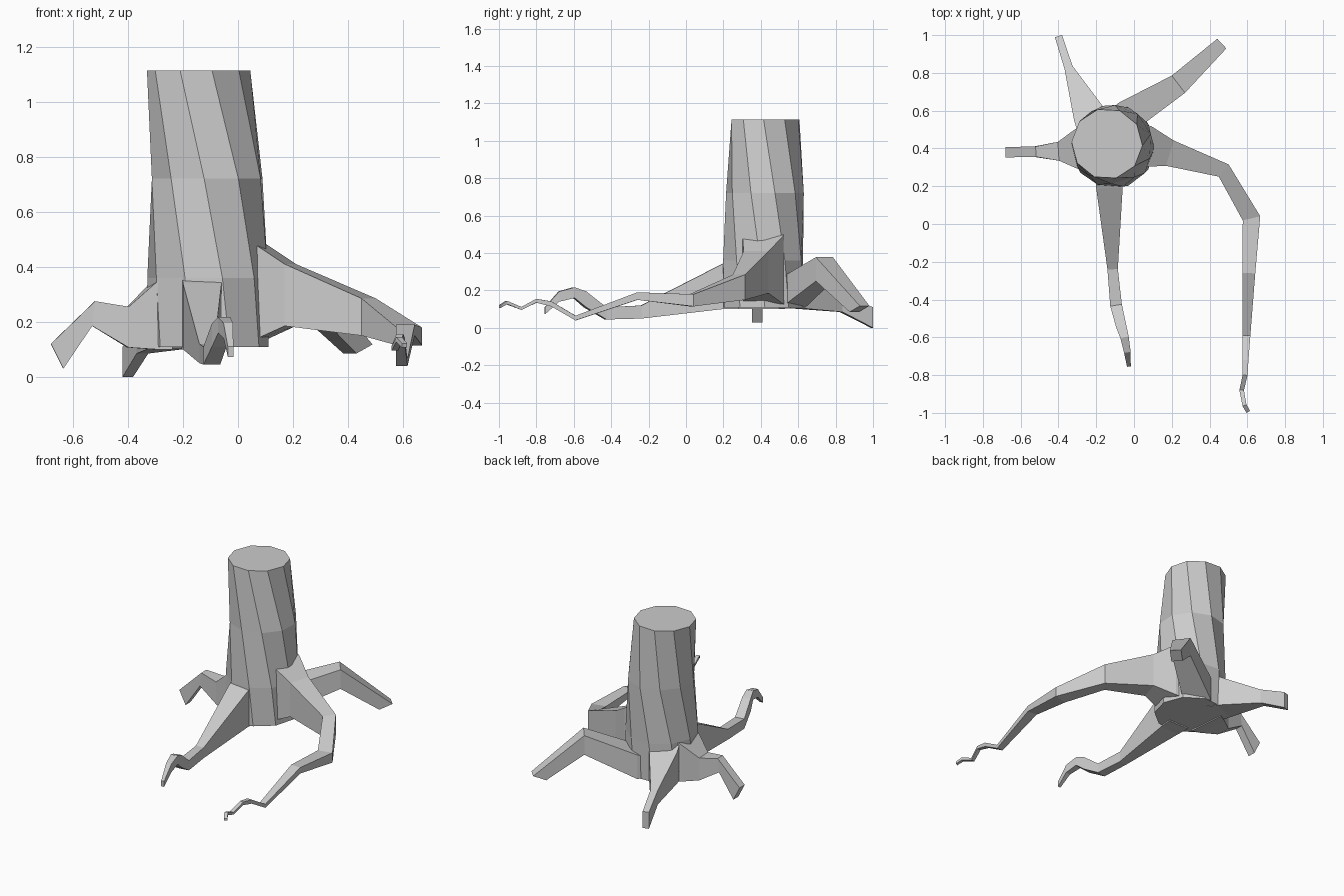
import bpy, bmesh
from math import sin, cos, radians
from mathutils import Vector


def loft(name, rings):
    """Skin a list of equal-length rings into a closed mesh."""
    bm = bmesh.new()
    loops = [[bm.verts.new(p) for p in ring] for ring in rings]
    n = len(loops[0])
    for a, b in zip(loops, loops[1:]):
        for i in range(n):
            j = (i + 1) % n
            bm.faces.new((a[i], a[j], b[j], b[i]))
    bm.faces.new(loops[0])
    bm.faces.new(loops[-1])
    bmesh.ops.recalc_face_normals(bm, faces=bm.faces)
    mesh = bpy.data.meshes.new(name)
    bm.to_mesh(mesh)
    bm.free()
    ob = bpy.data.objects.new(name, mesh)
    bpy.context.collection.objects.link(ob)
    return ob


def root(name, stations):
    """Four-sided root; station = x, y, top z, bottom z, width, pull-back of the underside."""
    pts = [Vector(s[:2]) for s in stations]
    rings = []
    for i, (x, y, zt, zb, w, pull) in enumerate(stations):
        d = Vector((0, 0))
        if i > 0:
            d += (pts[i] - pts[i - 1]).normalized()
        if i < len(pts) - 1:
            d += (pts[i + 1] - pts[i]).normalized()
        d.normalize()
        side = Vector((-d.y, d.x)) * w / 2
        low = pts[i] - d * pull
        rings.append([(*(pts[i] + side), zt), (*(pts[i] - side), zt),
                      (*(low - side), zb), (*(low + side), zb)])
    return loft(name, rings)


# Trunk: twisted ten-sided column (centre x, y, z, radius, twist)
trunk_rings = []
for cx, cy, z, r, twist in [(-.11, .41, .108, .222, 42), (-.11, .412, .36, .22, 35),
                            (-.112, .422, .72, .208, 18), (-.143, .425, 1.113, .188, 0)]:
    angles = [radians(-147 + 36 * k + twist) for k in range(10)]
    trunk_rings.append([(cx + r * cos(a), cy + r * sin(a), z) for a in angles])
loft("trunk", trunk_rings)

# Long root curling from the right side to the front
root("long_right_root", [
    (-.02, .42, .54, .11, .25, 0), (.07, .41, .49, .13, .22, 0),
    (.19, .375, .41, .185, .14, 0), (.475, .283, .285, .15, .083, 0),
    (.622, .03, .18, .115, .095, 0), (.608, -.26, .19, .15, .068, 0),
    (.595, -.59, .065, .04, .042, 0), (.59, -.72, .142, .115, .032, 0),
    (.588, -.80, .155, .135, .026, 0), (.57, -.88, .112, .096, .024, 0),
    (.585, -.96, .145, .127, .022, 0), (.605, -.995, .122, .107, .022, 0)])

# Front root with a raised knee near the tip
root("front_root", [
    (-.13, .28, .38, .1, .15, 0), (-.13, .19, .34, .1, .14, 0),
    (-.113, -.24, .12, .05, .055, 0), (-.095, -.43, .11, .045, .062, 0),
    (-.068, -.54, .195, .11, .055, 0), (-.05, -.6, .217, .16, .045, 0),
    (-.035, -.68, .195, .14, .035, 0), (-.027, -.755, .11, .073, .02, 0)])

# Short left root
root("left_root", [
    (-.25, .40, .39, .1, .26, 0), (-.305, .395, .345, .1, .21, 0),
    (-.40, .385, .255, .107, .10, 0), (-.52, .383, .275, .185, .055, -.01),
    (-.68, .38, .12, .03, .055, .045)])

# Back left root dropping to the ground
root("back_left_root", [
    (-.21, .52, .36, .105, .19, 0), (-.24, .585, .31, .105, .17, 0),
    (-.347, .83, .18, .085, .045, 0), (-.40, .995, .11, 0, .04, 0)])

# Back right root arching up and down to its tip
root("back_right_root", [
    (-.06, .54, .25, .11, .18, 0), (-.03, .575, .27, .11, .17, 0),
    (.235, .74, .378, .25, .115, 0), (.465, .955, .118, .085, .07, .08)])
